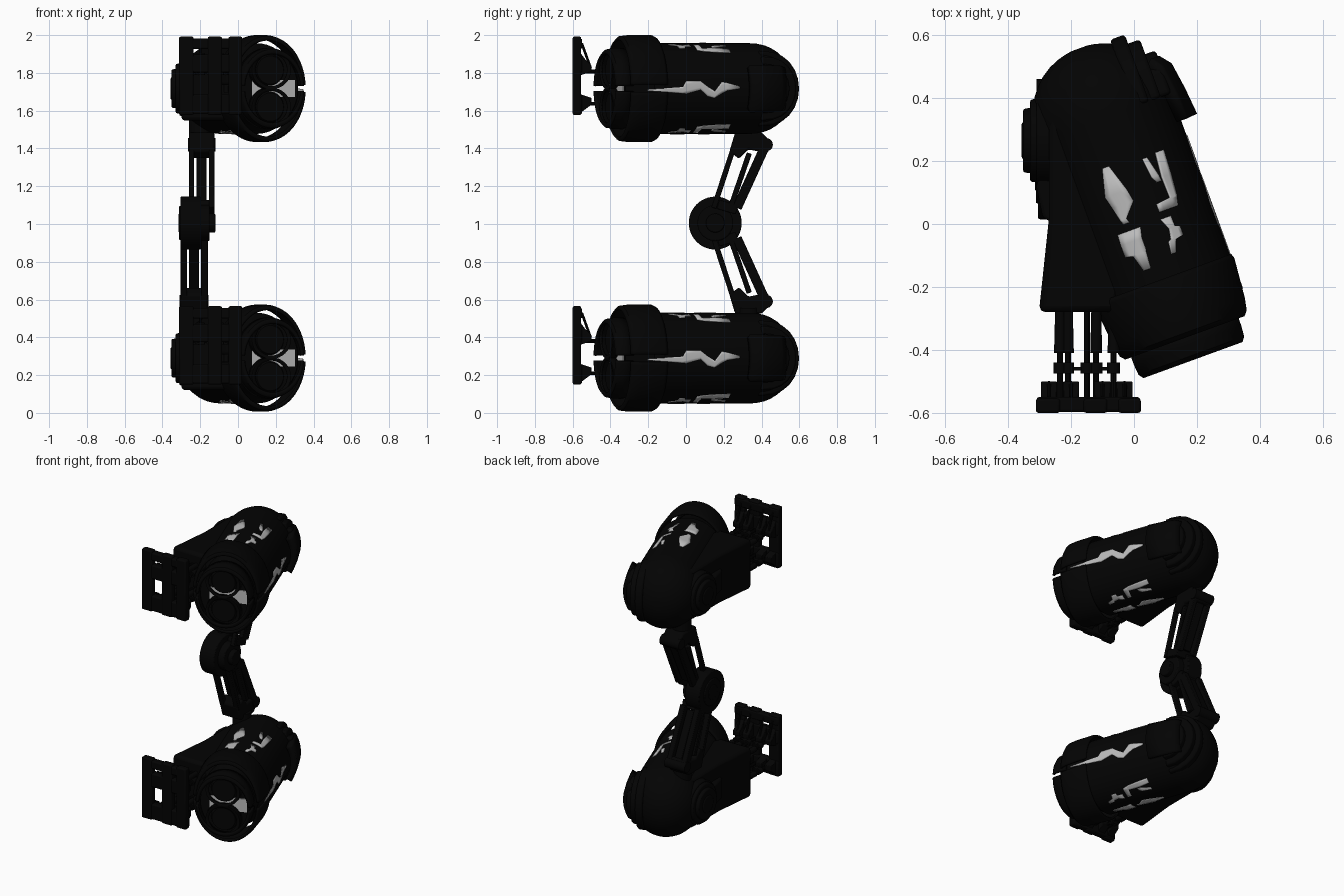
import bpy, bmesh, math
from mathutils import Matrix, Vector

if "Cube" in bpy.data.objects:
    bpy.data.objects.remove(bpy.data.objects["Cube"])


def material(name, value):
    m = bpy.data.materials.new(name)
    m.use_nodes = True
    m.diffuse_color = (value, value, value, 1)
    m.node_tree.nodes["Principled BSDF"].inputs["Base Color"].default_value = m.diffuse_color
    return m


BLACK = material("matte black", 0.001)
GREY = material("light grey", 0.5)
WORLD = Matrix.Identity(4)


def finish(name, bm, mat=BLACK, frame=WORLD, bevel=0, shell=0):
    bmesh.ops.recalc_face_normals(bm, faces=bm.faces)
    mesh = bpy.data.meshes.new(name)
    bm.to_mesh(mesh)
    bm.free()
    ob = bpy.data.objects.new(name, mesh)
    bpy.context.collection.objects.link(ob)
    mesh.materials.append(mat)
    ob.matrix_world = frame
    if shell:
        mod = ob.modifiers.new("shell", "SOLIDIFY")
        mod.thickness, mod.offset = shell, -1
    if bevel:
        mod = ob.modifiers.new("bevel", "BEVEL")
        mod.width, mod.segments = bevel, 2
    bpy.ops.object.select_all(action="DESELECT")
    ob.select_set(True)
    bpy.context.view_layer.objects.active = ob
    bpy.ops.object.shade_smooth_by_angle(angle=math.radians(35))


def loft(name, rings, frame, arc=(0, 360), shell=0, n=48):
    """Elliptical sections (y, half width, half height) joined along y."""
    bm = bmesh.new()
    closed = arc[1] - arc[0] == 360
    count = n if closed else n + 1
    rows = []
    for y, a, c in rings:
        angles = [math.radians(arc[0] + (arc[1] - arc[0]) * i / n) for i in range(count)]
        rows.append([bm.verts.new((a * math.cos(p), y, c * math.sin(p))) for p in angles])
    for r, s in zip(rows, rows[1:]):
        for i in range(n):
            j = (i + 1) % count
            bm.faces.new((r[i], r[j], s[j], s[i]))
    if closed and not shell:
        bm.faces.new(rows[0])
        bm.faces.new(rows[-1])
    finish(name, bm, BLACK, frame, shell=shell)


def prism(name, outline, axis, low, high, frame=WORLD, bevel=0.006, mat=BLACK):
    """Extrude a 2D outline along x or z."""
    bm = bmesh.new()
    def place(p, d):
        return (d, p[0], p[1]) if axis == "x" else (p[0], p[1], d)
    face = bm.faces.new([bm.verts.new(place(p, low)) for p in outline])
    grown = bmesh.ops.extrude_face_region(bm, geom=[face])["geom"]
    move = Vector(place((0, 0), high - low))
    bmesh.ops.translate(bm, vec=move, verts=[v for v in grown if isinstance(v, bmesh.types.BMVert)])
    finish(name, bm, mat, frame, bevel)


def box(name, x, y, z, frame=WORLD, bevel=0.006):
    prism(name, [(x[0], y[0]), (x[1], y[0]), (x[1], y[1]), (x[0], y[1])], "z", z[0], z[1], frame, bevel)


def rod(name, p, q, r, frame=WORLD, r2=None, sides=24, bevel=0):
    p, q = Vector(p), Vector(q)
    bm = bmesh.new()
    turn = (q - p).to_track_quat("Z", "Y").to_matrix().to_4x4()
    bmesh.ops.create_cone(bm, cap_ends=True, segments=sides, radius1=r, radius2=r2 or r,
                          depth=(q - p).length, matrix=Matrix.Translation((p + q) / 2) @ turn)
    finish(name, bm, BLACK, frame, bevel)


def link(name, p, q, width, x):
    """Flat bar in the yz plane from p to q."""
    p, q = Vector(p), Vector(q)
    side = (q - p).orthogonal().normalized() * width / 2
    prism(name, [p + side, q + side, q - side, p - side], "x", x[0], x[1], bevel=0.004)


BODY_A, BODY_C = 0.225, 0.24


def inlay(name, stations, frame, face):
    """Thin plate lying on the body; stations are (y, from, to) across the surface."""
    bm = bmesh.new()
    rows = []
    for y, lo, hi in stations:
        row = []
        for i in range(5):
            s = lo + (hi - lo) * i / 4
            if face == "side":
                x, z = BODY_A * math.sqrt(1 - (s / BODY_C) ** 2), s
            else:
                x, z = s, face * BODY_C * math.sqrt(1 - (s / BODY_A) ** 2)
            row.append(bm.verts.new((x * 1.012, y, z * 1.012)))
        rows.append(row)
    for r, s in zip(rows, rows[1:]):
        for i in range(4):
            bm.faces.new((r[i], r[i + 1], s[i + 1], s[i]))
    finish(name, bm, GREY, frame, shell=0.003)


INLAYS = {
    "long_inlay": [(.21, -.062, -.04), (.12, -.085, -.012), (.08, -.075, -.005), (.035, -.065, -.045),
                   (.02, -.06, -.04)],
    "block_inlay": [(-.005, -.088, -.012), (-.04, -.09, -.02), (-.08, -.09, -.02), (-.085, -.065, -.022),
                    (-.14, -.05, -.026)],
    "hook_inlay": [(.195, .067, .082), (.13, .074, .098), (.11, .085, .1)],
    "bar_inlay": [(.2, .112, .14), (.12, .104, .136), (.05, .106, .13), (.045, .06, .128), (.018, .06, .122)],
    "small_inlay": [(-.005, .055, .09), (-.04, .07, .09), (-.045, .07, .106), (-.075, .065, .106),
                    (-.08, .055, .08), (-.12, .05, .065)],
}
SIDE_INLAY = [(-.3, -.012, -.004), (-.2, -.018, .002), (-.1, -.025, .008), (-.08, -.028, .04), (0, -.005, .04),
              (.04, -.04, .01), (.08, -.05, -.015), (.12, -.025, .035), (.15, -.01, .03), (.22, 0, .012)]


def pod(tag, height):
    up = Matrix.Translation((0, 0, height))
    tilt = Matrix.Translation((0.03, 0, height)) @ Matrix.Rotation(math.radians(20), 4, "Z")

    # main barrel with narrow neck and rounded back
    rings = [(-0.4, .16, .195), (-0.24, .175, .21), (-0.2, BODY_A, BODY_C), (0.36, BODY_A, BODY_C)]
    for i in range(1, 11):
        s = math.sin(i / 10 * math.pi / 2) * 0.995
        k = (1 - s ** 2.1) ** (1 / 2.1)
        rings.append((0.36 + 0.235 * s, BODY_A * k, BODY_C * k))
    loft(tag + "_body", rings, tilt)

    # split collar and nose ring
    for half, arc in (("top", (4, 176)), ("bottom", (184, 356))):
        loft(f"{tag}_{half}_collar", [(-.385, .202, .262), (-.37, .215, .278), (-.33, .223, .283),
                                     (-.2, .235, .283), (-.185, .23, .275)], tilt, arc, shell=0.012)
        loft(f"{tag}_{half}_nose", [(-.46, .168, .19), (-.445, .179, .208), (-.41, .182, .214),
                                   (-.36, .182, .216)], tilt, arc, shell=0.015)

    # twin front lenses over a light plate
    prism(tag + "_face_plate", [(-.1, -.407), (.14, -.407), (.14, -.4), (-.1, -.4)], "z", -.045, .045,
          tilt, 0, GREY)
    for side, z in (("upper", .098), ("lower", -.098)):
        loft(f"{tag}_{side}_lens_ring", [(-.445, .09, .085), (-.445, .11, .102), (-.39, .114, .106)],
             tilt @ Matrix.Translation((-.005, 0, z)), shell=0.008, n=32)
        rod(f"{tag}_{side}_lens", (-.005, -.38, z), (-.005, -.425, z), .094, tilt, .075, 32)

    # light inlays on the barrel
    for name, stations in INLAYS.items():
        for where, sign in (("top", 1), ("bottom", -1)):
            inlay(f"{tag}_{where}_{name}", stations, tilt, sign)
    inlay(tag + "_side_inlay", SIDE_INLAY, tilt, "side")

    # curved rear side flap and stepped dome strap
    loft(tag + "_rear_flap", [(.271, .28, .26), (.36, .272, .256), (.449, .259, .25), (.485, .23, .23)],
         tilt, (-29, 29), shell=0.04, n=16)
    curve = [math.radians(a) for a in range(-90, 91, 15)]
    for x0, x1, depth, half in ((.1, .15, .226, .2), (.14, .19, .195, .17), (.18, .225, .145, .13)):
        prism(tag + "_rear_strap", [(.36 + depth * math.cos(a) ** .8, half * math.sin(a)) for a in curve],
              "x", x0, x1, tilt, 0.01)

    # side housing
    prism(tag + "_side_housing", [(-.302, -.28), (-.06, -.28), (.02, 0), (-.1, .42), (-.23, .45), (-.27, .3),
                                 (-.27, .02)], "z", -.17, .17, up, 0.02)
    prism(tag + "_housing_fin", [(-.25, 0), (-.29, .02), (-.31, .12), (-.25, .3)], "z", -.07, .07, up, 0.01)

    # round shoulder joint
    for name, x0, x1, r in (("base", -.2, -.31, .15), ("rim", -.3, -.33, .135), ("cap", -.32, -.352, .105),
                            ("hub", -.345, -.357, .06)):
        rod(f"{tag}_joint_{name}", (x0, .265, 0), (x1, .265, 0), r, up, r * .96, 40, 0.006)

    # pistons between housing and gripper
    for i, x in enumerate((-.235, -.21, -.15, -.12, -.065)):
        for z in (-.08, .09):
            rod(f"{tag}_piston", (x, -.25, z), (x, -.57, z), .01, up, sides=10)
            if i != 2:
                rod(f"{tag}_piston_sleeve", (x, -.25, z), (x, -.41, z), .015, up, .019, 12)
            rod(f"{tag}_piston_collar", (x, -.44, z), (x, -.475, z), .02, up, sides=12)
    for z in (-.08, .09):
        box(tag + "_piston_bridge", (-.24, -.05), (-.465, -.455), (z - .01, z + .01), up, 0.003)

    # windowed gripper plate
    for x0, x1 in ((-.312, -.235), (-.16, -.085), (-.05, .022)):
        box(tag + "_gripper_post", (x0, x1), (-.6, -.555), (-.14, .275), up, 0.008)
    for z0, z1 in ((-.135, -.03), (.085, .18), (.21, .265)):
        box(tag + "_gripper_rail", (-.31, .02), (-.597, -.55), (z0, z1), up, 0.008)
    for x in (-.27, -.2, -.1, -.03):
        span = (x - .025, x + .025)
        prism(tag + "_upper_jaw", [(-.56, .07), (-.5, .09), (-.5, .12), (-.53, .15), (-.56, .19)],
              "x", *span, up, 0.003)
        prism(tag + "_lower_jaw", [(-.56, -.13), (-.5, -.085), (-.5, -.05), (-.56, -.03)],
              "x", *span, up, 0.003)
        rod(tag + "_gripper_strut", (x, -.552, .24), (x, -.505, .11), .007, up, sides=8)


pod("upper", 1.717)
pod("lower", 0.29)

# elbow joint
for name, x0, x1, r in (("drum", -.305, -.195, .14), ("pin", -.315, -.12, .05), ("inner_disc", -.2, -.15, .095),
                        ("outer_hub", -.312, -.29, .09)):
    rod("elbow_" + name, (x0, .155, 1.005), (x1, .155, 1.005), r, sides=48, bevel=0.006)

# folding arm, upper and lower halves
for tag, s, xs, wide in (("upper", 1, (-.26, -.125), .028), ("lower", -1, (-.305, -.16), .036)):
    def at(y, dz):
        return (y, 1.005 + s * dz)
    a, b = xs
    for x in ((a, a + wide), (b - wide, b)):
        link(tag + "_arm_front_bar", at(.147, .08), at(.252, .4), .028, x)
        link(tag + "_arm_back_bar", at(.235, .08), at(.335, .37), .028, x)
        link(tag + "_arm_tie_rod", at(.27, .08), at(.425, .42), .05, x)
    mid = (a + b) / 2
    link(tag + "_arm_core", at(.27, .1), at(.42, .41), .03, (mid - .026, mid + .026))
    link(tag + "_arm_near_end", at(.17, .1), at(.27, .07), .05, xs)
    prism(tag + "_arm_bracket", [at(.23, .38), at(.28, .34), at(.33, .39), at(.43, .37), at(.46, .42),
                                 at(.4, .48), at(.26, .48)], "x", a, b, bevel=0.01)
    rod(tag + "_arm_pivot", (a - .005, *at(.425, .415)), (b + .005, *at(.425, .415)), .035, sides=20)
    rod(tag + "_arm_mount", (-.2, *at(.33, .45)), (-.2, *at(.33, .57)), .06, sides=24)
